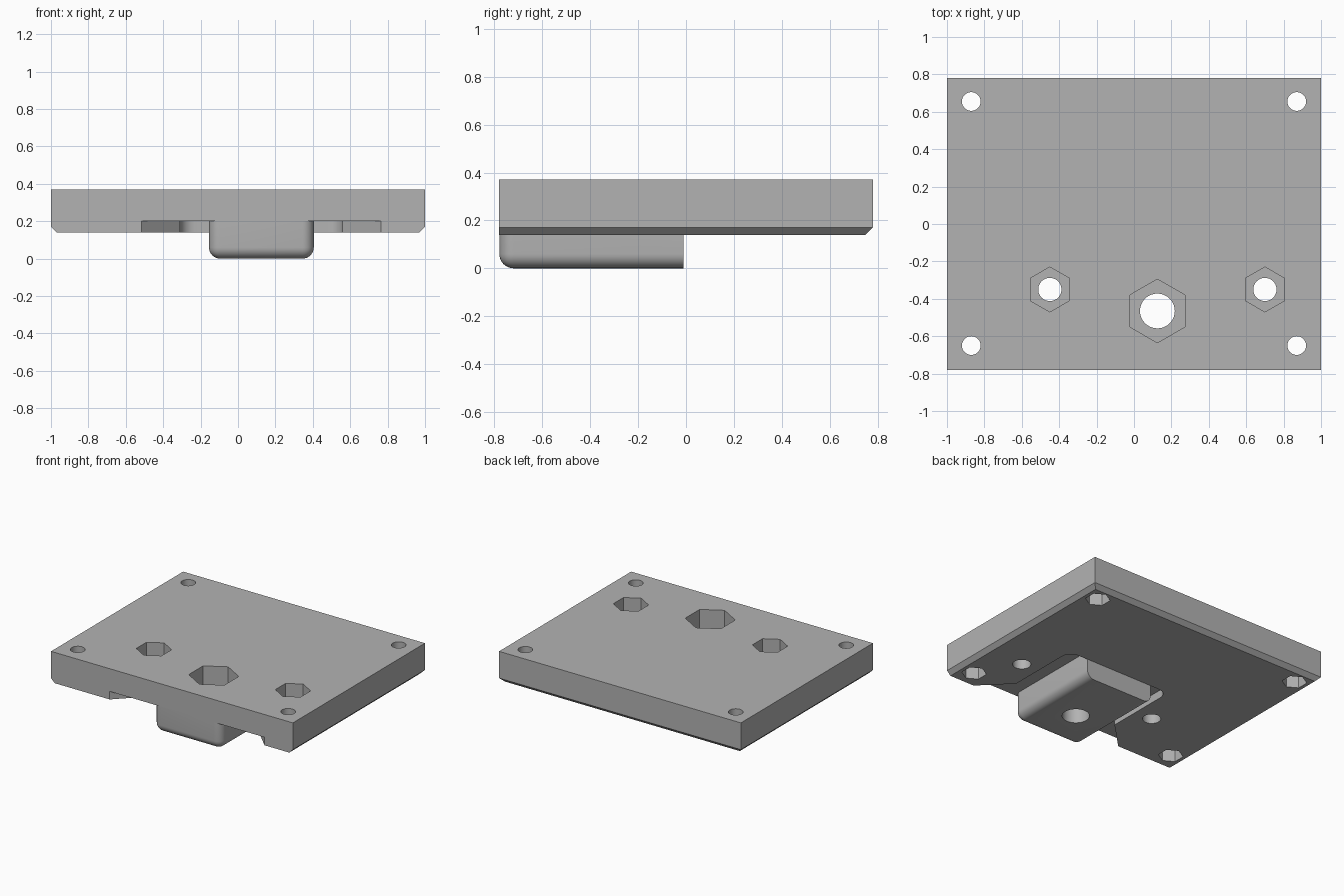
import bpy
import bmesh
from math import cos, sin, pi

default = bpy.data.objects.get("Cube")
if default:
    bpy.data.objects.remove(default)

GREY = (0.45, 0.45, 0.45, 1)
grey = bpy.data.materials.new("matte_grey")
grey.use_nodes = True
grey.diffuse_color = GREY
grey.node_tree.nodes["Principled BSDF"].inputs["Base Color"].default_value = GREY

FRONT, BACK = -0.78, 0.78
BOTTOM, TOP, CEILING = 0.14, 0.37, 0.2
BOSS_X, BOSS_BACK = 0.125, -0.01


def make_object(name, bm):
    bmesh.ops.recalc_face_normals(bm, faces=bm.faces)
    mesh = bpy.data.meshes.new(name)
    bm.to_mesh(mesh)
    bm.free()
    mesh.materials.append(grey)
    obj = bpy.data.objects.new(name, mesh)
    bpy.context.collection.objects.link(obj)
    return obj


def prism(name, outline, z0, z1, keep=None, radius=0, segments=1):
    """Extrude an outline upward and bevel the edges that keep() accepts."""
    bm = bmesh.new()
    face = bm.faces.new([bm.verts.new((x, y, z0)) for x, y in outline])
    grown = bmesh.ops.extrude_face_region(bm, geom=[face])["geom"]
    for v in grown:
        if isinstance(v, bmesh.types.BMVert):
            v.co.z = z1
    bmesh.ops.recalc_face_normals(bm, faces=bm.faces)
    if keep:
        edges = [e for e in bm.edges if keep(*[v.co for v in e.verts])]
        bmesh.ops.bevel(bm, geom=edges, offset=radius, segments=segments,
                        profile=0.5, affect='EDGES')
    return make_object(name, bm)


def rectangle(x0, x1, y0, y1):
    return [(x0, y0), (x1, y0), (x1, y1), (x0, y1)]


def ring(x, y, r, sides):
    # First corner points to the back
    return [(x + r * sin(2 * pi * i / sides), y + r * cos(2 * pi * i / sides))
            for i in range(sides)]


def combine(target, other, operation):
    mod = target.modifiers.new(operation.lower(), 'BOOLEAN')
    mod.operation, mod.solver, mod.object = operation, 'EXACT', other
    bpy.context.view_layer.objects.active = target
    bpy.ops.object.modifier_apply(modifier=mod.name)
    bpy.data.objects.remove(other)


# Plate, chamfered along the lower side and back edges
def lower_edge(a, b):
    low = max(a.z, b.z) < BOTTOM + 0.01
    return low and max(a.y, b.y) > 0

plate = prism("mounting_plate", rectangle(-1, 1, FRONT, BACK), BOTTOM, TOP,
              lower_edge, 0.03)

# Underside recess: flared at the front, rounded at the back
half, flare, r = 0.435, 0.64, 0.08
wall = BOSS_BACK - 0.002
right_half = [(flare + 0.02, FRONT - 0.02), (half, FRONT + 0.205)]
right_half += [(half - r + r * cos(i * pi / 16), wall - r + r * sin(i * pi / 16))
               for i in range(9)]
outline = [(BOSS_X + x, y) for x, y in right_half]
outline += [(BOSS_X - x, y) for x, y in reversed(right_half)]
combine(plate, prism("recess_cutter", outline, 0.05, CEILING), 'DIFFERENCE')


# Boss, rounded everywhere except its flat back
def rounded_edge(a, b):
    at_back = min(a.y, b.y) > BOSS_BACK - 0.01
    at_top = min(a.z, b.z) > 0.1
    return not at_back and not at_top

boss = prism("boss", rectangle(BOSS_X - 0.28, BOSS_X + 0.28, FRONT + 0.0005, BOSS_BACK),
             0, 0.28, rounded_edge, 0.06, 8)
combine(plate, boss, 'UNION')

# Through holes with hexagonal pockets: x, y, hole radius, hex radius, hex bottom, hex top
fasteners = [(-0.45, -0.35, 0.062, 0.12, 0.255, 0.5),
             (0.7, -0.35, 0.062, 0.12, 0.255, 0.5),
             (BOSS_X, -0.465, 0.093, 0.17, 0.12, 0.5)]
fasteners += [(x, y, 0.05, 0.085, 0, 0.25) for x in (-0.87, 0.87) for y in (-0.65, 0.655)]
for x, y, hole, hexagon, z0, z1 in fasteners:
    combine(plate, prism("hex_cutter", ring(x, y, hexagon, 6), z0, z1), 'DIFFERENCE')
    combine(plate, prism("hole_cutter", ring(x, y, hole, 40), -0.1, 0.6), 'DIFFERENCE')

# Smooth the rounded areas while keeping hard edges crisp
bpy.ops.object.select_all(action='DESELECT')
plate.select_set(True)
bpy.context.view_layer.objects.active = plate
bpy.ops.object.shade_smooth_by_angle(angle=pi / 6)
